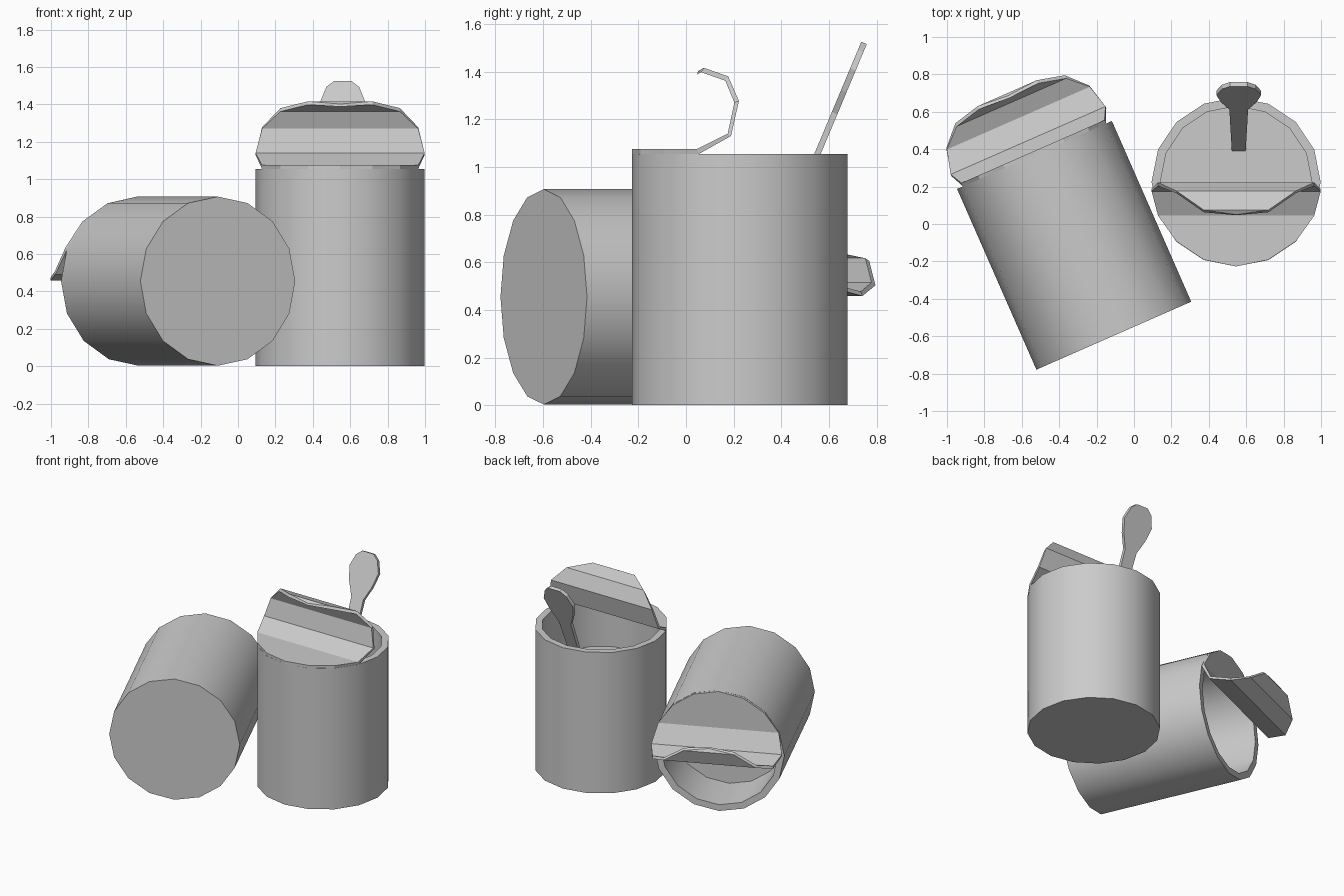
import bpy, bmesh, math
from mathutils import Matrix, Vector

if "Cube" in bpy.data.objects:
    bpy.data.objects.remove(bpy.data.objects["Cube"])

R, H, SIDES = 0.452, 1.055, 16


def finish(bm, name, matrix, smooth):
    bmesh.ops.recalc_face_normals(bm, faces=bm.faces)
    me = bpy.data.meshes.new(name)
    bm.to_mesh(me)
    bm.free()
    ob = bpy.data.objects.new(name, me)
    bpy.context.collection.objects.link(ob)
    ob.matrix_world = matrix
    if smooth:
        bpy.ops.object.select_all(action='DESELECT')
        ob.select_set(True)
        bpy.context.view_layer.objects.active = ob
        bpy.ops.object.shade_smooth_by_angle(angle=math.radians(30))
    return ob


def can_body(name, matrix):
    # lathed wall with a flat rim and a recessed fill level
    bm = bmesh.new()
    rings = []
    for r, z in [(R, 0), (R, H), (0.405, H), (0.405, 0.705)]:
        rings.append([bm.verts.new((r * math.cos(a), r * math.sin(a), z))
                      for a in (2 * math.pi * i / SIDES for i in range(SIDES))])
    for a, b in zip(rings, rings[1:]):
        for i in range(SIDES):
            j = (i + 1) % SIDES
            bm.faces.new((a[i], a[j], b[j], b[i]))
    bm.faces.new(rings[0][::-1])
    bm.faces.new(rings[-1])
    finish(bm, name, matrix, True)


def slab(name, rows, matrix):
    # closed strip: each row is (half width, front point (y, z), back point (y, z))
    bm = bmesh.new()
    secs = []
    for w, f, b in rows:
        secs.append([bm.verts.new(p) for p in
                     ((-w, *f), (w, *f), (w, *b), (-w, *b))])
    for a, b in zip(secs, secs[1:]):
        for i in range(4):
            j = (i + 1) % 4
            bm.faces.new((a[i], a[j], b[j], b[i]))
    bm.faces.new(secs[0])
    bm.faces.new(secs[-1])
    bmesh.ops.remove_doubles(bm, verts=bm.verts, dist=0.0005)
    bmesh.ops.dissolve_degenerate(bm, edges=bm.edges, dist=0.0005)
    return finish(bm, name, matrix, False)


def curled_lid(name, matrix):
    # round lid, its rows of corners bent along a curl
    top = [(-0.416, 1.075), (-0.318, 1.075), (-0.18, 1.075), (-0.05, 1.14),
           (-0.022, 1.27), (-0.06, 1.362), (-0.162, 1.398), (-0.178, 1.388)]
    low = [(-0.416, H), (-0.318, H), (-0.17, H), (-0.036, 1.13),
           (-0.003, 1.277), (-0.048, 1.38), (-0.15, 1.416), (-0.175, 1.402)]
    rows = [(0.0, (-R, 1.075), (-R, H))]
    for k, (t, l) in enumerate(zip(top, low), start=1):
        rows.append((R * math.sin(math.pi * k / 8), t, l))
    slab(name, rows, matrix)


standing = Matrix.Translation((0.546, 0.225, 0))
lying = (Matrix.Translation((-0.108, -0.597, 0.455))
         @ Matrix.Rotation(math.radians(23.7), 4, 'Z')
         @ Matrix.Rotation(math.radians(-90), 4, 'X'))

for label, m in (("standing", standing), ("lying", lying)):
    can_body(label + "_can", m)
    curled_lid(label + "_lid", m)

# spoon leaning in the standing can
along = Vector((0.387, 0.922))
side = Vector((0.922, -0.387)) * 0.0125
rows = []
for s, w in [(0, 0.037), (0.385, 0.046), (0.57, 0.05), (0.67, 0.095),
             (0.77, 0.12), (0.855, 0.088), (0.89, 0.046)]:
    c = Vector((0.403, 0.70)) + along * s
    rows.append((w, tuple(c - side), tuple(c + side)))
slab("spoon", rows, Matrix.Translation((0.56, 0, 0)))
